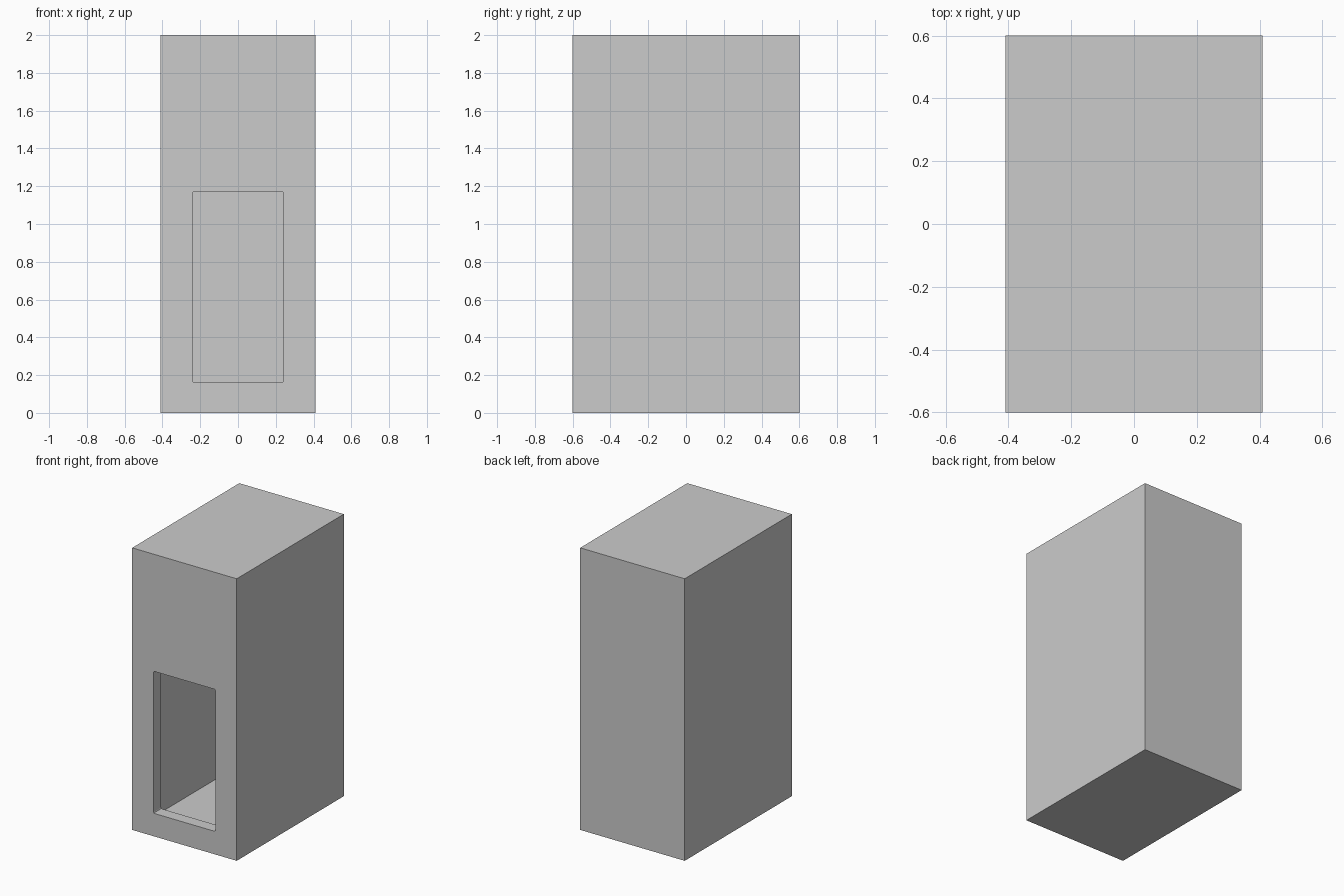
import bpy

if "Cube" in bpy.data.objects:
    bpy.data.objects.remove(bpy.data.objects["Cube"])

W, D, H = 0.41, 0.6, 2.0      # half width, half depth, height
T = 0.008                     # thin casing sheet
FRONT = 0.085                 # thick front panel


def box(name, x0, x1, y0, y1, z0, z1):
    bpy.ops.mesh.primitive_cube_add(size=1, location=((x0 + x1) / 2, (y0 + y1) / 2, (z0 + z1) / 2))
    ob = bpy.context.object
    ob.name = name
    ob.scale = (x1 - x0, y1 - y0, z1 - z0)
    bpy.ops.object.transform_apply(location=False, rotation=False, scale=True)
    return ob


def cut(target, cutter):
    mod = target.modifiers.new("cut", "BOOLEAN")
    mod.operation = 'DIFFERENCE'
    mod.solver = 'EXACT'
    mod.object = cutter
    bpy.context.view_layer.objects.active = target
    bpy.ops.object.modifier_apply(modifier=mod.name)
    bpy.data.objects.remove(cutter, do_unlink=True)


# Hollow casing
casing = box("casing", -W, W, -D, D, 0, H)
cut(casing, box("cavity_cutter", -W + T, W - T, -D + FRONT, D - T, T, H - T))

# Front opening with slightly softened corners
opening = box("opening_cutter", -0.242, 0.242, -D - 0.2, -D + FRONT + 0.05, 0.163, 1.17)
bev = opening.modifiers.new("corners", "BEVEL")
bev.width = 0.008
bev.segments = 2
bpy.context.view_layer.objects.active = opening
bpy.ops.object.modifier_apply(modifier=bev.name)
cut(casing, opening)
